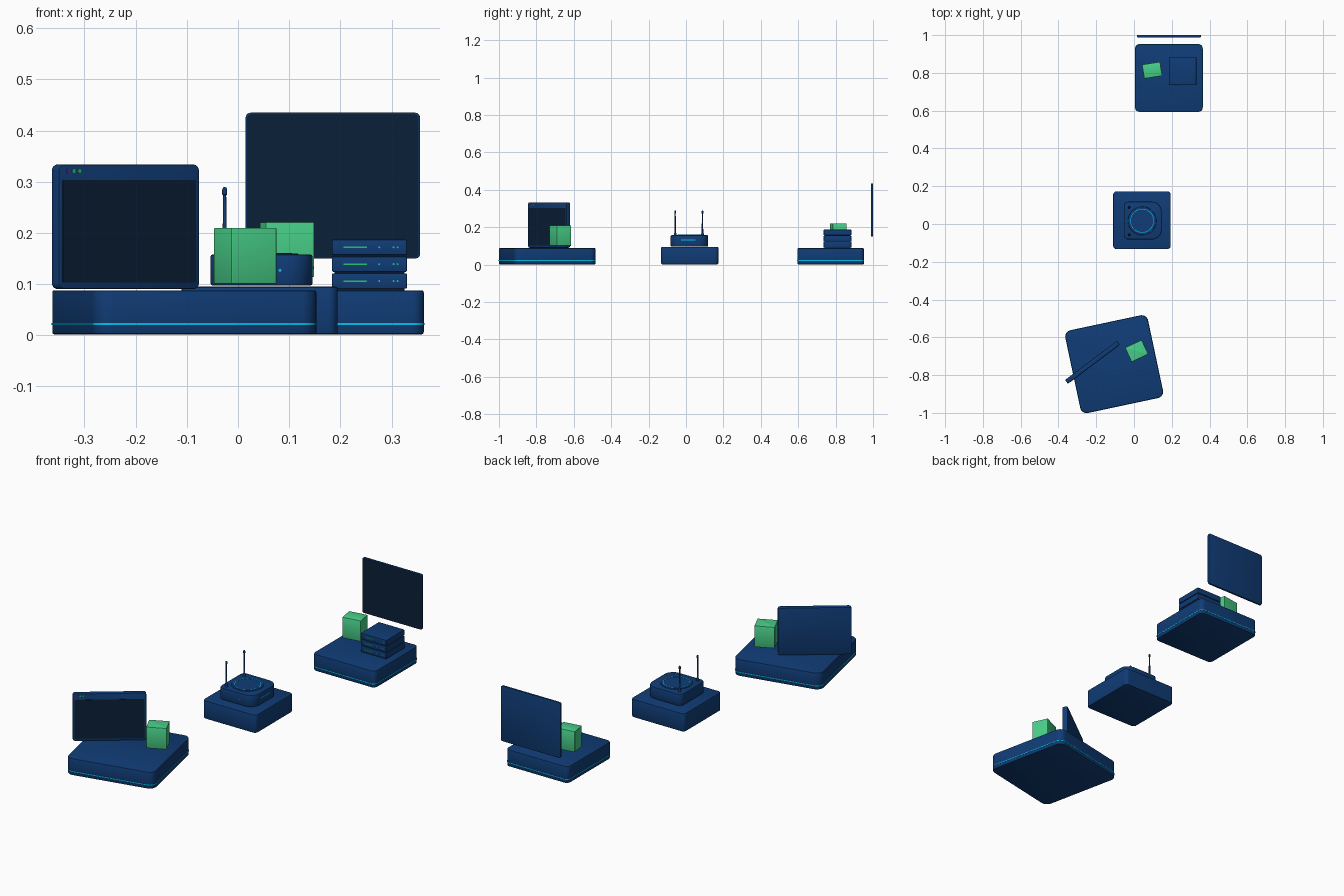
import bpy, bmesh, math
from mathutils import Matrix

if "Cube" in bpy.data.objects:
    bpy.data.objects.remove(bpy.data.objects["Cube"])


def material(name, r, g, b):
    m = bpy.data.materials.new(name)
    m.diffuse_color = (r, g, b, 1)
    m.use_nodes = True
    m.node_tree.nodes["Principled BSDF"].inputs["Base Color"].default_value = m.diffuse_color
    return m


BLUE = material("navy", 0.005, 0.045, 0.18)
DARK = material("screen_dark", 0.003, 0.014, 0.04)
GREEN = material("green", 0.065, 0.63, 0.25)
CYAN = material("cyan_glow", 0.0, 0.55, 0.85)
LED = material("led_green", 0.02, 0.55, 0.15)
PURPLE = material("purple", 0.16, 0.01, 0.35)


def place(x, y, z, deg=0, upright=False):
    m = Matrix.Translation((x, y, z)) @ Matrix.Rotation(math.radians(deg), 4, 'Z')
    return m @ Matrix.Rotation(math.pi / 2, 4, 'X') if upright else m


def finish(name, bm, matrix, mat):
    bmesh.ops.recalc_face_normals(bm, faces=bm.faces)
    me = bpy.data.meshes.new(name)
    bm.to_mesh(me)
    bm.free()
    me.transform(matrix)
    me.materials.append(mat)
    ob = bpy.data.objects.new(name, me)
    bpy.context.collection.objects.link(ob)
    bpy.ops.object.select_all(action='DESELECT')
    ob.select_set(True)
    bpy.context.view_layer.objects.active = ob
    bpy.ops.object.shade_smooth_by_angle(angle=math.radians(35))
    return ob


def slab(name, w, d, h, radii, bevel, matrix, mat):
    """Rounded rectangle in local XY, extruded from 0 to h, rims bevelled."""
    if not isinstance(radii, tuple):
        radii = (radii,) * 4
    bm = bmesh.new()
    verts = []
    for i, (sx, sy) in enumerate([(1, 1), (-1, 1), (-1, -1), (1, -1)]):
        r = radii[i]
        steps = 8 if r > 0 else 0
        for k in range(steps + 1):
            a = math.pi / 2 * (i + (k / steps if steps else 0))
            verts.append(bm.verts.new((sx * (w / 2 - r) + r * math.cos(a),
                                       sy * (d / 2 - r) + r * math.sin(a), 0)))
    base = bm.faces.new(verts)
    ext = bmesh.ops.extrude_face_region(bm, geom=[base])
    top = [v for v in ext['geom'] if isinstance(v, bmesh.types.BMVert)]
    bmesh.ops.translate(bm, verts=top, vec=(0, 0, h))
    if bevel:
        rims = [e for e in bm.edges if abs(e.verts[0].co.z - e.verts[1].co.z) < 1e-6]
        bmesh.ops.bevel(bm, geom=rims, offset=bevel, segments=2, profile=0.5,
                        affect='EDGES', clamp_overlap=True)
    return finish(name, bm, matrix, mat)


def lathe(name, profile, matrix, mat, sides=24, closed=False):
    """Spin (radius, height) points round the local z axis."""
    bm = bmesh.new()
    vs = [bm.verts.new((r, 0, z)) for r, z in profile]
    pairs = list(zip(vs, vs[1:])) + ([(vs[-1], vs[0])] if closed else [])
    es = [bm.edges.new(p) for p in pairs]
    bmesh.ops.spin(bm, geom=vs + es, axis=(0, 0, 1), cent=(0, 0, 0),
                   angle=2 * math.pi, steps=sides)
    bmesh.ops.remove_doubles(bm, verts=bm.verts, dist=1e-5)
    return finish(name, bm, matrix, mat)


def dot(name, r, matrix, mat):
    return lathe(name, [(0, 0), (r, 0), (r, 0.0015), (0, 0.0015)], matrix, mat, 12)


def platform(name, x, y, size, top, radius, deg=0, stripe=True):
    slab(name + "_platform", size, size, top - 0.002, radius, 0.004,
         place(x, y, 0.002, deg), BLUE)
    if stripe:
        slab(name + "_light_stripe", size + 0.002, size + 0.002, 0.004, radius, 0,
             place(x, y, 0.02, deg), CYAN)


# --- client station: platform, tilted-round monitor, green block ---
platform("client", -0.105, -0.742, 0.446, 0.088, 0.035, 12)
MON = place(-0.22, -0.732, 0.212, 37, True)
slab("client_monitor", 0.344, 0.243, 0.025, 0.012, 0.003,
     MON @ Matrix.Translation((0, 0, -0.0125)), BLUE)
slab("client_screen", 0.326, 0.2, 0.002, 0.002, 0,
     MON @ Matrix.Translation((0, -0.009, 0.0115)), DARK)
for i, m in enumerate((PURPLE, LED, LED)):
    dot(f"window_button_{i}", 0.004,
        MON @ Matrix.Translation((-0.15 + 0.014 * i, 0.109, 0.012)), m)
slab("client_block", 0.097, 0.083, 0.109, 0.002, 0.002,
     place(0.014, -0.672, 0.101, 25), GREEN)

# --- network station: platform, router with two antennas, facing +x ---
platform("network", 0.042, 0.02, 0.305, 0.095, 0.018, stripe=False)
slab("router_body", 0.2, 0.2, 0.061, (0.05, 0.025, 0.025, 0.05), 0.005,
     place(0.046, 0.018, 0.097), BLUE)
lathe("router_disc", [(0, 0), (0.076, 0), (0.074, 0.003), (0, 0.003)],
      place(0.043, 0.017, 0.157), BLUE, 48)
ring = [(0.06, 0), (0.063, 0), (0.063, 0.004), (0.06, 0.004)]
lathe("router_light_ring", ring, place(0.043, 0.017, 0.157), CYAN, 48, True)
slab("router_light_bar", 0.08, 0.005, 0.002, 0.002, 0,
     place(0.1455, 0.012, 0.132, 90, True), CYAN)
for i in range(2):
    dot(f"router_port_light_{i}", 0.003,
        place(0.066 + 0.016 * i, -0.0815, 0.127, 0, True), CYAN)
    lathe(f"antenna_{i}",
          [(0, 0), (0.007, 0), (0.007, 0.012), (0.0045, 0.016), (0.003, 0.118),
           (0.0048, 0.12), (0.0048, 0.13), (0.003, 0.134), (0, 0.135)],
          place(-0.026, (-0.058, 0.088)[i], 0.155), BLUE, 16)

# --- server station: platform, three stacked units, block, rear panel ---
platform("server", 0.185, 0.773, 0.356, 0.088, 0.022)
for i in range(3):
    z = 0.091 + 0.033 * i
    slab(f"server_unit_{i}", 0.146, 0.148, 0.03, 0.003, 0.002,
         place(0.257, 0.81, z), BLUE)
    slab(f"server_gap_{i}", 0.136, 0.138, 0.006, 0, 0,
         place(0.257, 0.81, z - 0.004), DARK)
    slab(f"server_light_bar_{i}", 0.046, 0.003, 0.002, 0.001, 0,
         place(0.229, 0.7365, z + 0.015, 0, True), LED)
    for k, x in enumerate((0.276, 0.304, 0.312)):
        dot(f"server_light_{i}_{k}", 0.002,
            place(x, 0.7365, z + 0.015, 0, True), LED if k == 2 else CYAN)
slab("server_block", 0.096, 0.075, 0.107, 0.002, 0.002,
     place(0.096, 0.814, 0.114, 9), GREEN)
slab("rear_panel", 0.341, 0.285, 0.011, 0.01, 0.002,
     place(0.1855, 1.0, 0.2925, 0, True), BLUE)
slab("rear_panel_screen", 0.335, 0.279, 0.0015, 0.008, 0,
     place(0.1855, 0.9895, 0.2925, 0, True), DARK)
